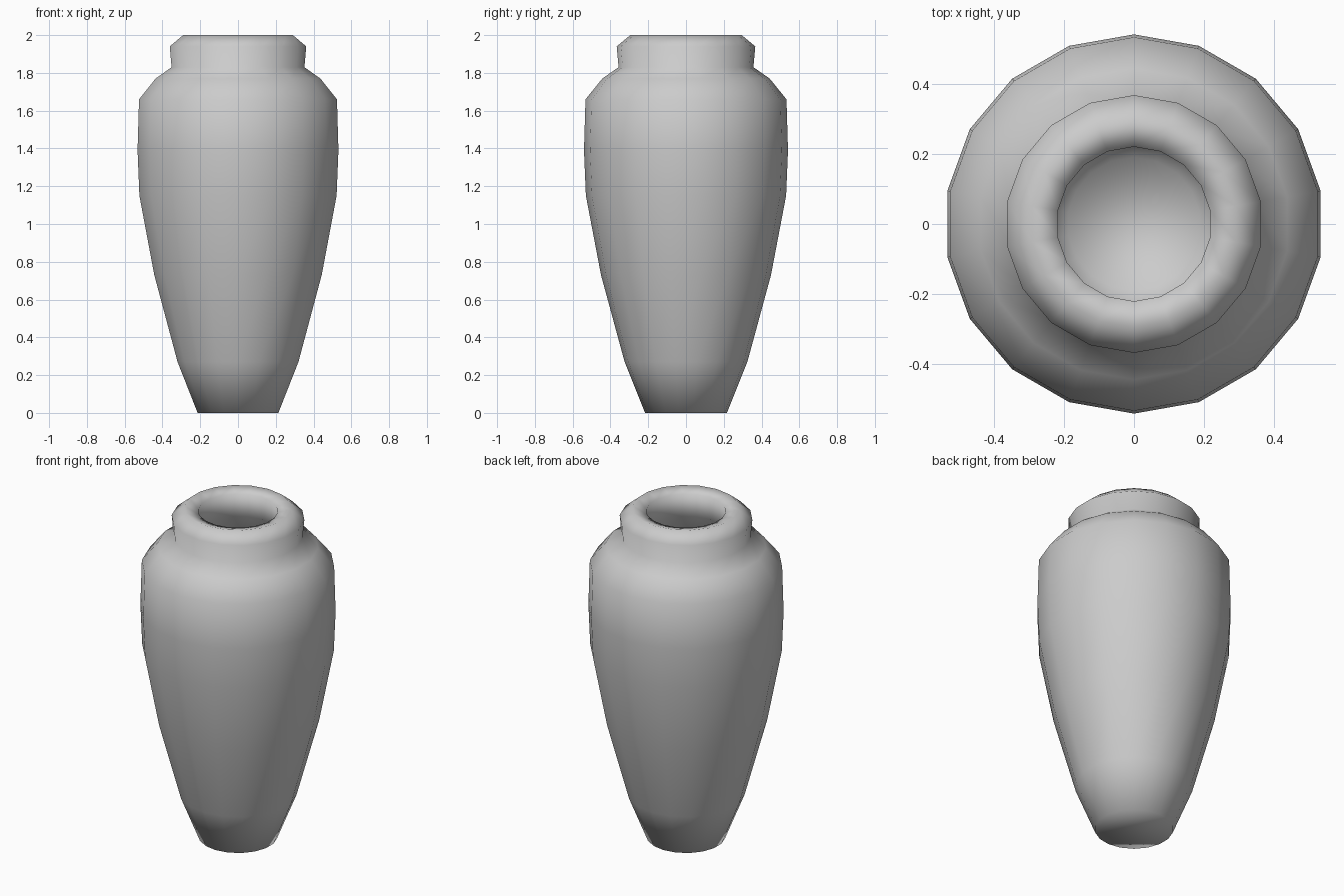
import bpy
import bmesh
from math import cos, sin, pi

SIDES = 18

if "Cube" in bpy.data.objects:
    bpy.data.objects.remove(bpy.data.objects["Cube"], do_unlink=True)

# Plain grey glaze
clay = bpy.data.materials.new("grey_clay")
clay.use_nodes = True
grey = (0.6, 0.6, 0.6, 1)
clay.diffuse_color = grey
clay.node_tree.nodes["Principled BSDF"].inputs["Base Color"].default_value = grey

# Radius and height, from the foot up the outside
outside = [(0.217, 0), (0.325, 0.27), (0.45, 0.73), (0.53, 1.15), (0.54, 1.39),
           (0.532, 1.66), (0.443, 1.77), (0.357, 1.83), (0.367, 1.94), (0.295, 2)]
# From the lip down the hollow inside
inside = [(0.22, 1.98), (0.23, 1.84), (0.37, 1.68), (0.46, 1.4), (0.45, 1.15),
          (0.37, 0.73), (0.26, 0.3), (0.19, 0.1)]


def lathe(name, profile):
    """Turn a profile around z and close both ends."""
    bm = bmesh.new()
    rings = []
    for radius, z in profile:
        angles = [pi / 2 + 2 * pi * i / SIDES for i in range(SIDES)]
        rings.append([bm.verts.new((radius * cos(a), radius * sin(a), z)) for a in angles])
    for low, high in zip(rings, rings[1:]):
        for i in range(SIDES):
            j = (i + 1) % SIDES
            bm.faces.new((low[i], low[j], high[j], high[i]))
    bm.faces.new(rings[0][::-1])
    bm.faces.new(rings[-1])
    for face in bm.faces:
        face.smooth = True
    mesh = bpy.data.meshes.new(name)
    bm.to_mesh(mesh)
    bm.free()
    mesh.materials.append(clay)
    obj = bpy.data.objects.new(name, mesh)
    bpy.context.collection.objects.link(obj)
    return obj


# Hollow vase with foot, shoulder, neck and rolled lip
lathe("vase", outside + inside)
